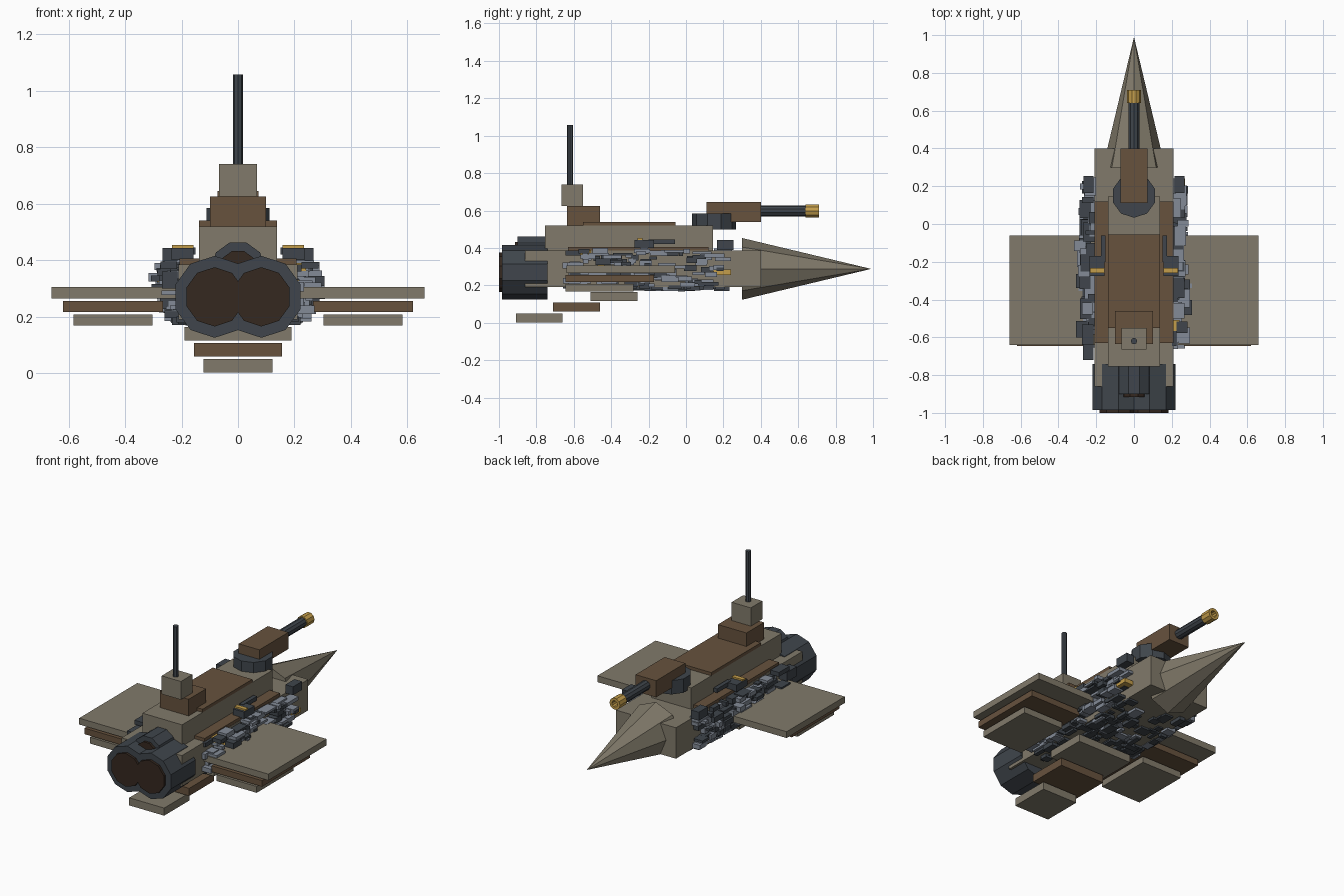
import bpy, bmesh, random
from math import pi
from mathutils import Matrix, Vector

if "Cube" in bpy.data.objects:
    bpy.data.objects.remove(bpy.data.objects["Cube"])

random.seed(11)


def mat(name, r, g, b):
    m = bpy.data.materials.new(name)
    m.diffuse_color = (r, g, b, 1)
    m.use_nodes = True
    m.node_tree.nodes["Principled BSDF"].inputs["Base Color"].default_value = m.diffuse_color
    return m


SAND = mat("sand", 0.22, 0.195, 0.145)
BROWN = mat("brown", 0.135, 0.085, 0.048)
DARK = mat("dark_steel", 0.05, 0.06, 0.072)
STEEL = mat("blue_steel", 0.23, 0.26, 0.31)
GOLD = mat("gold", 0.55, 0.34, 0.07)
GLOW = mat("nozzle_brown", 0.035, 0.021, 0.014)


def finish(bm, name, m):
    me = bpy.data.meshes.new(name)
    bm.to_mesh(me)
    bm.free()
    me.materials.append(m)
    ob = bpy.data.objects.new(name, me)
    bpy.context.collection.objects.link(ob)
    return ob


def add_box(bm, x0, x1, y0, y1, z0, z1):
    mid = Vector(((x0 + x1) / 2, (y0 + y1) / 2, (z0 + z1) / 2))
    bmesh.ops.create_cube(bm, size=1, matrix=Matrix.Translation(mid)
                          @ Matrix.Diagonal((x1 - x0, y1 - y0, z1 - z0, 1)))


def box(name, m, *b, mirror=False):
    bm = bmesh.new()
    add_box(bm, *b)
    if mirror:
        add_box(bm, -b[1], -b[0], *b[2:])
    return finish(bm, name, m)


def rod_y(name, m, x, z, y0, y1, r0, r1=None, n=10, spin=0):
    """Round part lying along y, radius r0 at y0 and r1 at y1."""
    bm = bmesh.new()
    r1 = r0 if r1 is None else r1
    mx = (Matrix.Translation((x, (y0 + y1) / 2, z))
          @ Matrix.Rotation(-pi / 2, 4, 'X') @ Matrix.Rotation(spin, 4, 'Z'))
    bmesh.ops.create_cone(bm, cap_ends=True, segments=n, radius1=r0, radius2=r1,
                          depth=y1 - y0, matrix=mx)
    return finish(bm, name, m)


def rod_z(name, m, x, y, z0, z1, r, n=10):
    bm = bmesh.new()
    bmesh.ops.create_cone(bm, cap_ends=True, segments=n, radius1=r, radius2=r, depth=z1 - z0,
                          matrix=Matrix.Translation((x, y, (z0 + z1) / 2)))
    return finish(bm, name, m)


# Hull, nose and decks
box("hull", SAND, -0.21, 0.21, -0.86, 0.40, 0.19, 0.385)
rod_y("nose_cone", SAND, 0, 0.288, 0.30, 0.99, 0.165, 0, n=8)
box("upper_hull", SAND, -0.138, 0.138, -0.755, 0.145, 0.38, 0.52)
box("side_deck", BROWN, -0.208, 0.208, -0.63, 0.12, 0.38, 0.405)
box("top_deck", BROWN, -0.138, 0.138, -0.55, -0.055, 0.52, 0.54)

# Bridge tower and mast
box("bridge_base", BROWN, -0.10, 0.10, -0.635, -0.46, 0.52, 0.625)
box("bridge_top", SAND, -0.067, 0.067, -0.665, -0.55, 0.625, 0.74)
rod_z("mast", DARK, 0, -0.62, 0.74, 1.057, 0.017, n=8)

# Main gun turret
rod_z("turret_ring", DARK, 0, 0.15, 0.498, 0.585, 0.117)
box("turret_house", BROWN, -0.072, 0.072, 0.11, 0.40, 0.54, 0.645)
rod_y("gun_barrel", DARK, 0, 0.598, 0.38, 0.65, 0.03)
bm = bmesh.new()
rings = []
for rad, y in ((0.037, 0.64), (0.037, 0.71), (0.02, 0.71), (0.02, 0.64)):
    rings.append([bm.verts.new(Matrix.Rotation(2 * pi * i / 10, 3, 'Y') @ Vector((rad, 0, 0))
                               + Vector((0, y, 0.598))) for i in range(10)])
for k in range(4):
    a, b = rings[k], rings[(k + 1) % 4]
    for i in range(10):
        j = (i + 1) % 10
        bm.faces.new((a[i], a[j], b[j], b[i]))
bmesh.ops.recalc_face_normals(bm, faces=bm.faces)
finish(bm, "muzzle", GOLD)

# Stepped wings and keel plates
box("wing_top", SAND, 0.20, 0.66, -0.64, -0.06, 0.265, 0.305, mirror=True)
box("wing_middle", BROWN, 0.265, 0.62, -0.645, -0.17, 0.217, 0.255, mirror=True)
box("wing_bottom", SAND, 0.302, 0.582, -0.645, -0.28, 0.168, 0.208, mirror=True)
for i, m in enumerate((SAND, BROWN, SAND)):
    w, z, y = 0.19 - 0.034 * i, 0.116 - 0.057 * i, -0.51 - 0.20 * i
    box(f"keel_plate_{i + 1}", m, -w, w, y, y + 0.25, max(z, 0), z + 0.048)

# Engines
for s, side in ((-1, "left"), (1, "right")):
    rod_y(f"engine_{side}", DARK, s * 0.083, 0.27, -0.985, -0.74, 0.145, n=10, spin=0)
    rod_y(f"nozzle_{side}", GLOW, s * 0.083, 0.27, -1.0, -0.95, 0.105, n=10, spin=0)
rod_y("engine_upper", DARK, 0, 0.37, -0.90, -0.68, 0.097, n=10, spin=pi / 2)
rod_y("nozzle_upper", GLOW, 0, 0.37, -0.915, -0.87, 0.066, n=10, spin=pi / 2)
box("engine_mount", DARK, -0.09, 0.09, -0.985, -0.74, 0.25, 0.375)

# Small side guns and sensor blocks
box("side_gun", DARK, 0.157, 0.235, -0.275, -0.17, 0.40, 0.443, mirror=True)
box("side_gun_band", GOLD, 0.157, 0.233, -0.26, -0.232, 0.43, 0.453, mirror=True)
box("side_rail", DARK, 0.15, 0.175, -0.20, -0.06, 0.42, 0.445, mirror=True)
box("sensor_block", DARK, 0.215, 0.268, 0.165, 0.255, 0.39, 0.443, mirror=True)
box("aft_block", DARK, -0.27, -0.215, -0.72, -0.62, 0.30, 0.36)

# Surface machinery: random small blocks on the flanks and belly
parts = [(STEEL, bmesh.new()), (DARK, bmesh.new()), (GOLD, bmesh.new())]
for side in (-1, 1):
    for i in range(150):
        bm = random.choices(parts, (55, 42, 3))[0][1]
        y, z = random.uniform(-0.62, 0.2), random.uniform(0.195, 0.385)
        ly, lz = random.uniform(0.02, 0.11), random.uniform(0.012, 0.035)
        out = random.uniform(0.225, 0.29)
        if z > 0.27 and random.random() < 0.35:
            out += random.uniform(0.01, 0.035)
        if z < 0.22:
            out = min(out, 0.26)
        inner = 0.20 if out < 0.27 else out - 0.06
        xs = sorted((side * inner, side * out))
        add_box(bm, *xs, y - ly / 2, y + ly / 2, z - lz / 2, z + lz / 2)
for i in range(90):
    bm = random.choices(parts, (20, 78, 2))[0][1]
    x, y = random.uniform(-0.22, 0.22), random.uniform(-0.62, 0.2)
    lx, ly = random.uniform(0.02, 0.08), random.uniform(0.02, 0.09)
    add_box(bm, x - lx / 2, x + lx / 2, y - ly / 2, y + ly / 2,
            random.uniform(0.168, 0.183), 0.2)
for (m, bm), name in zip(parts, ("machinery_steel", "machinery_dark", "machinery_gold")):
    finish(bm, name, m)
